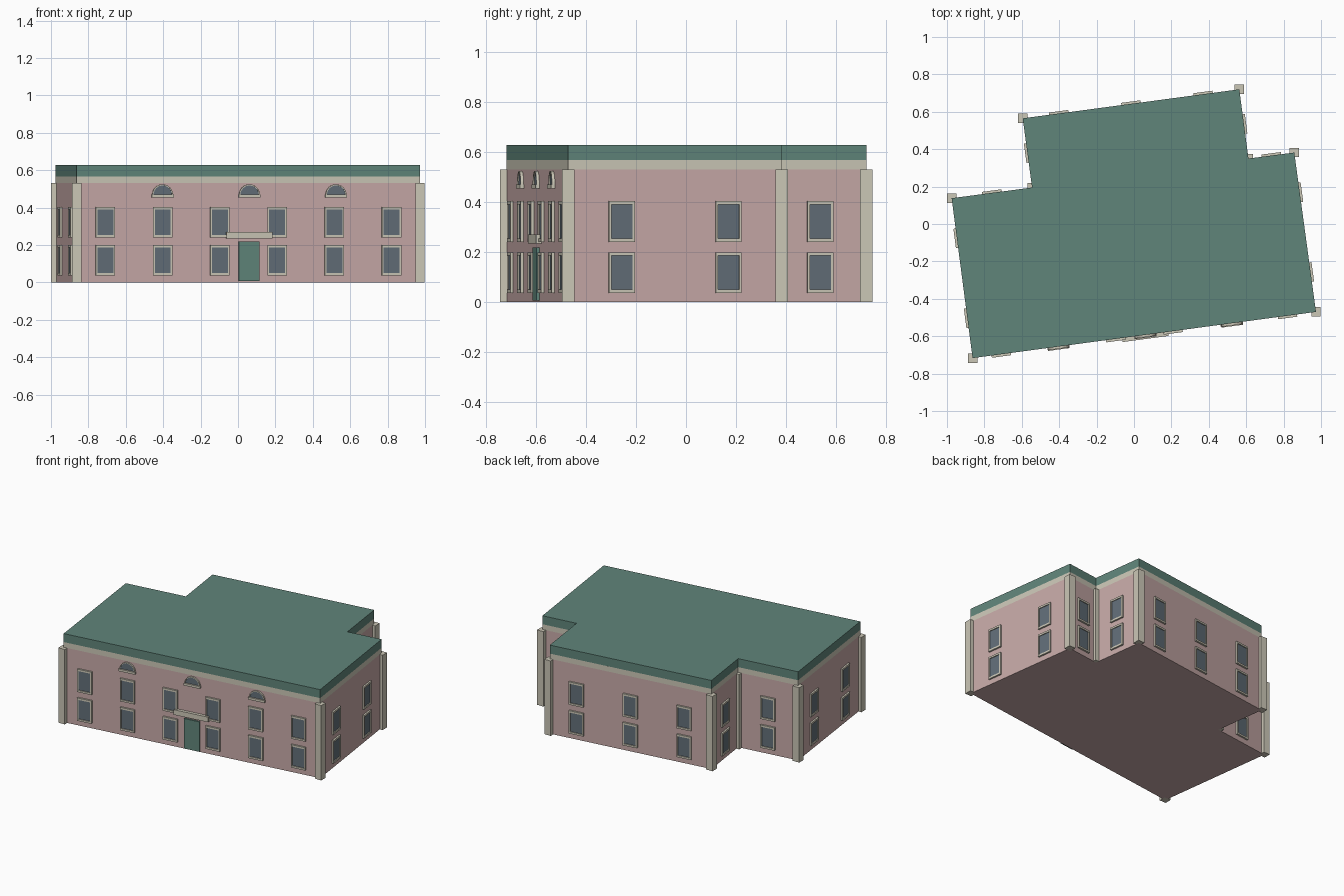
import bpy, bmesh, math
from mathutils import Matrix, Vector

if "Cube" in bpy.data.objects:
    bpy.data.objects.remove(bpy.data.objects["Cube"])

def material(name, rgb):
    m = bpy.data.materials.new(name)
    m.diffuse_color = (*rgb, 1)
    m.use_nodes = True
    m.node_tree.nodes["Principled BSDF"].inputs["Base Color"].default_value = m.diffuse_color
    return m

PINK = material("pink_plaster", (0.57, 0.40, 0.39))
CREAM = material("cream_stone", (0.60, 0.57, 0.47))
GREEN = material("green_paint", (0.117, 0.235, 0.195))
GLASS = material("grey_blue_glass", (0.122, 0.156, 0.188))

# Footprint corners, counter-clockwise from the front left
CORNERS = [Vector(c) for c in [(-0.863, -0.717), (0.973, -0.47), (0.857, 0.382), (0.612, 0.35),
                               (0.563, 0.72), (-0.595, 0.565), (-0.545, 0.195), (-0.975, 0.138)]]
WALLS = [(c, CORNERS[(i + 1) % 8]) for i, c in enumerate(CORNERS)]
WINDOWS_PER_WALL = [6, 2, 1, 1, 3, 1, 1, 2]

def finish(bm, name, mat):
    me = bpy.data.meshes.new(name)
    bmesh.ops.recalc_face_normals(bm, faces=bm.faces)
    bm.to_mesh(me)
    bm.free()
    me.materials.append(mat)
    ob = bpy.data.objects.new(name, me)
    bpy.context.collection.objects.link(ob)
    return ob

def prism(bm, pts, depth, mat4, start=0.0):
    """Extrude a 2D outline from start to depth along local z."""
    lo = [bm.verts.new(mat4 @ Vector((x, y, start))) for x, y in pts]
    hi = [bm.verts.new(mat4 @ Vector((x, y, depth))) for x, y in pts]
    n = len(pts)
    bm.faces.new(lo[::-1])
    bm.faces.new(hi)
    for i in range(n):
        j = (i + 1) % n
        bm.faces.new((lo[i], lo[j], hi[j], hi[i]))

def ring(bm, outer, inner, depth, mat4):
    """Frame between two matching outlines, open at the back."""
    rows = [[bm.verts.new(mat4 @ Vector((x, y, z))) for x, y in pts]
            for pts, z in ((outer, 0), (outer, depth), (inner, depth), (inner, 0))]
    n = len(outer)
    for a, b in zip(rows, rows[1:]):
        for i in range(n):
            j = (i + 1) % n
            bm.faces.new((a[i], a[j], b[j], b[i]))

def rect(w, h, cy=0.0):
    return [(-w/2, cy - h/2), (w/2, cy - h/2), (w/2, cy + h/2), (-w/2, cy + h/2)]

def half_disc(r):
    return [(r * math.cos(math.pi * k / 12), r * math.sin(math.pi * k / 12)) for k in range(13)]

def on_wall(wall, t, z):
    """Local x along the wall, y up, z outward."""
    a, b = wall
    d = (b - a).normalized()
    p = a.lerp(b, t)
    return Matrix(((d.x, 0, d.y, p.x), (d.y, 0, -d.x, p.y), (0, 1, 0, z), (0, 0, 0, 1)))

# Walls, cornice and roof edge stacked on the same outline
outline = [tuple(c) for c in CORNERS]
for name, z0, z1, mat in (("walls", 0, 0.53, PINK), ("cornice", 0.53, 0.567, CREAM),
                          ("roof", 0.567, 0.627, GREEN)):
    bm = bmesh.new()
    prism(bm, outline, z1, Matrix.Identity(4), z0)
    # drop the caps hidden between layers
    hidden = [f for f in bm.faces if len(f.verts) == 8
              and 0.01 < f.calc_center_median().z < 0.62]
    if name != "cornice":
        bmesh.ops.delete(bm, geom=hidden, context='FACES_ONLY')
    finish(bm, name, mat)

# Square corner pillars
bm = bmesh.new()
for c in CORNERS:
    prism(bm, rect(0.05, 0.05), 0.53, Matrix.Translation((c.x, c.y, 0)))
finish(bm, "corner_pillars", CREAM)

# Two rows of framed windows on every wall
frames, panes = bmesh.new(), bmesh.new()
for wall, count in zip(WALLS, WINDOWS_PER_WALL):
    for i in range(count):
        for z in (0.118, 0.322):
            m = on_wall(wall, (i + 0.5) / count, z)
            ring(frames, rect(0.104, 0.162), rect(0.086, 0.136), 0.012, m)
            prism(panes, rect(0.086, 0.136), 0.006, m)
finish(frames, "window_frames", CREAM)
finish(panes, "window_panes", GLASS)

# Half-round windows with sills under the front cornice
front = WALLS[0]
arches, glass, sills = bmesh.new(), bmesh.new(), bmesh.new()
for t in (0.25, 0.503, 0.755):
    m = on_wall(front, t, 0.468)
    ring(arches, half_disc(0.056), half_disc(0.05), 0.012, m)
    prism(glass, half_disc(0.05), 0.006, m)
    prism(sills, rect(0.118, 0.016, -0.006), 0.016, m)
finish(arches, "arch_frames", CREAM)
finish(glass, "arch_panes", GLASS)
finish(sills, "arch_sills", CREAM)

# Front door and the ledge above it
bm = bmesh.new()
prism(bm, rect(0.112, 0.212), 0.012, on_wall(front, 0.502, 0.112))
finish(bm, "front_door", GREEN)
bm = bmesh.new()
prism(bm, rect(0.248, 0.036), 0.022, on_wall(front, 0.502, 0.252))
finish(bm, "door_ledge", CREAM)
